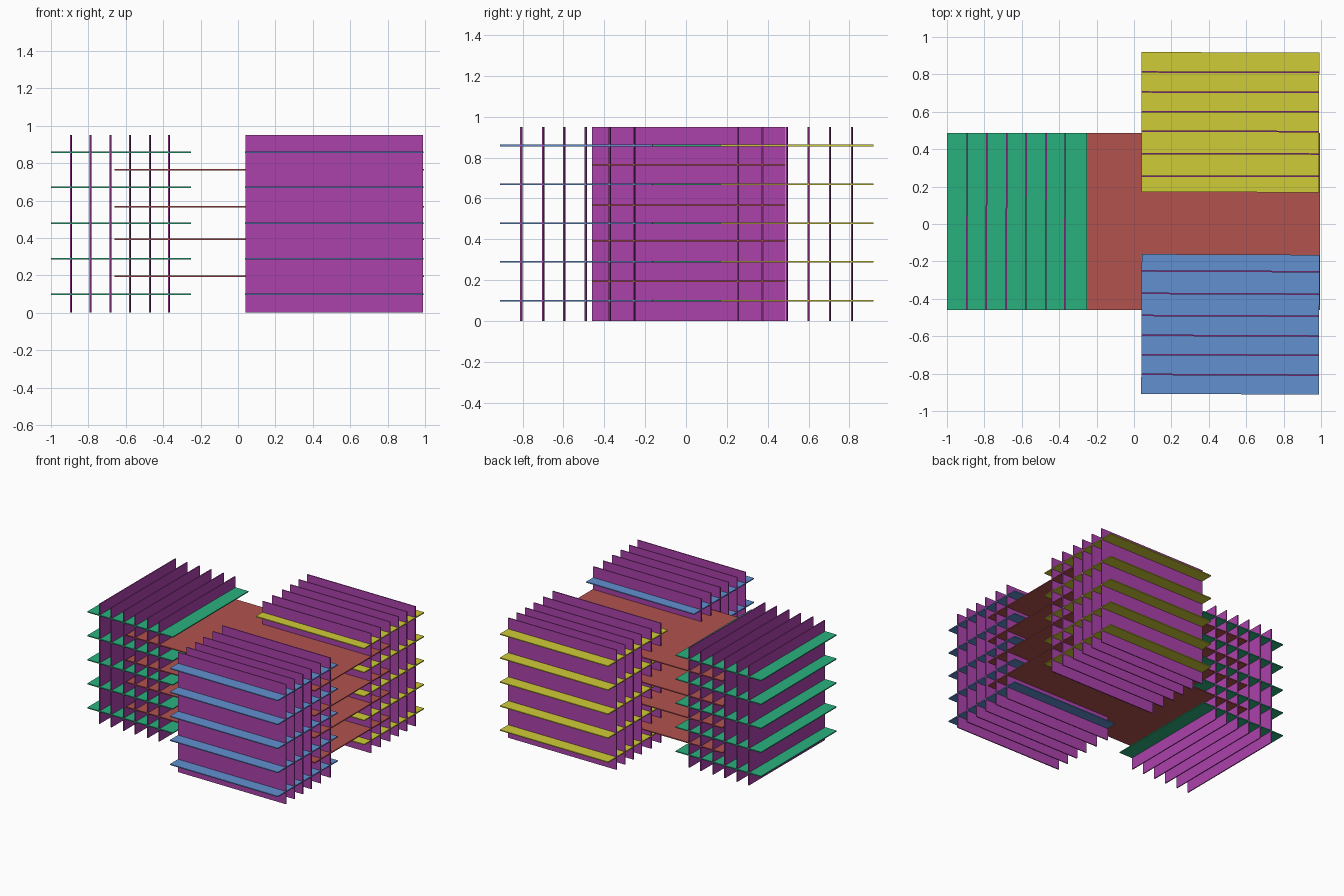
import bpy, math
from mathutils import Matrix, Vector

if "Cube" in bpy.data.objects:
    bpy.data.objects.remove(bpy.data.objects["Cube"])

T = 0.008      # sheet thickness
TOP = 0.95     # height of the upright sheets


def material(name, rgb):
    m = bpy.data.materials.new(name)
    m.diffuse_color = (*[c ** 2.2 for c in rgb], 1)
    m.use_nodes = True
    m.node_tree.nodes["Principled BSDF"].inputs["Base Color"].default_value = m.diffuse_color
    return m


GREEN = material("green", (0.18, 0.69, 0.49))
RED = material("red", (0.69, 0.325, 0.31))
YELLOW = material("yellow", (0.81, 0.795, 0.23))
BLUE = material("blue", (0.38, 0.56, 0.81))
PURPLE = material("purple", (0.665, 0.265, 0.665))


def sheet(name, x, y, z, mat, turn=0.0):
    """Thin box spanning the ranges x, y, z, turned slightly about z."""
    lo, hi = Vector((x[0], y[0], z[0])), Vector((x[1], y[1], z[1]))
    bpy.ops.mesh.primitive_cube_add(size=1, location=(lo + hi) / 2)
    ob = bpy.context.object
    ob.name = name
    ob.data.transform(Matrix.Diagonal((*(hi - lo), 1)))
    ob.rotation_euler.z = math.radians(turn)
    ob.data.materials.append(mat)


def thin(c):
    return (c - T / 2, c + T / 2)


SHELVES = (0.098, 0.289, 0.479, 0.670, 0.859)
SPAN_X, SPAN_Y = (0.04, 0.99), (-0.46, 0.487)

# Coloured shelves of the three stacks
for z in SHELVES:
    sheet("left_shelf", (-1.0, -0.25), SPAN_Y, thin(z), GREEN)
    sheet("back_shelf", SPAN_X, (0.17, 0.918), thin(z), YELLOW, -0.1)
    sheet("front_shelf", SPAN_X, (-0.91, -0.163), thin(z), BLUE, -0.25)

# Long central shelves that link the stacks
for z in (0.195, 0.393, 0.567, 0.765):
    sheet("central_shelf", (-0.66, 0.995), SPAN_Y, thin(z), RED)

# Upright dividers
for x in (-0.893, -0.789, -0.682, -0.578, -0.471, -0.369):
    sheet("left_divider", thin(x), SPAN_Y, (0, TOP), PURPLE, -0.25)
for y in (0.255, 0.375, 0.495, 0.60, 0.705, 0.812):
    sheet("back_divider", SPAN_X, thin(y), (0, TOP), PURPLE, -0.1)
for y in (-0.253, -0.373, -0.491, -0.597, -0.70, -0.806):
    sheet("front_divider", SPAN_X, thin(y), (0, TOP), PURPLE, -0.25)
